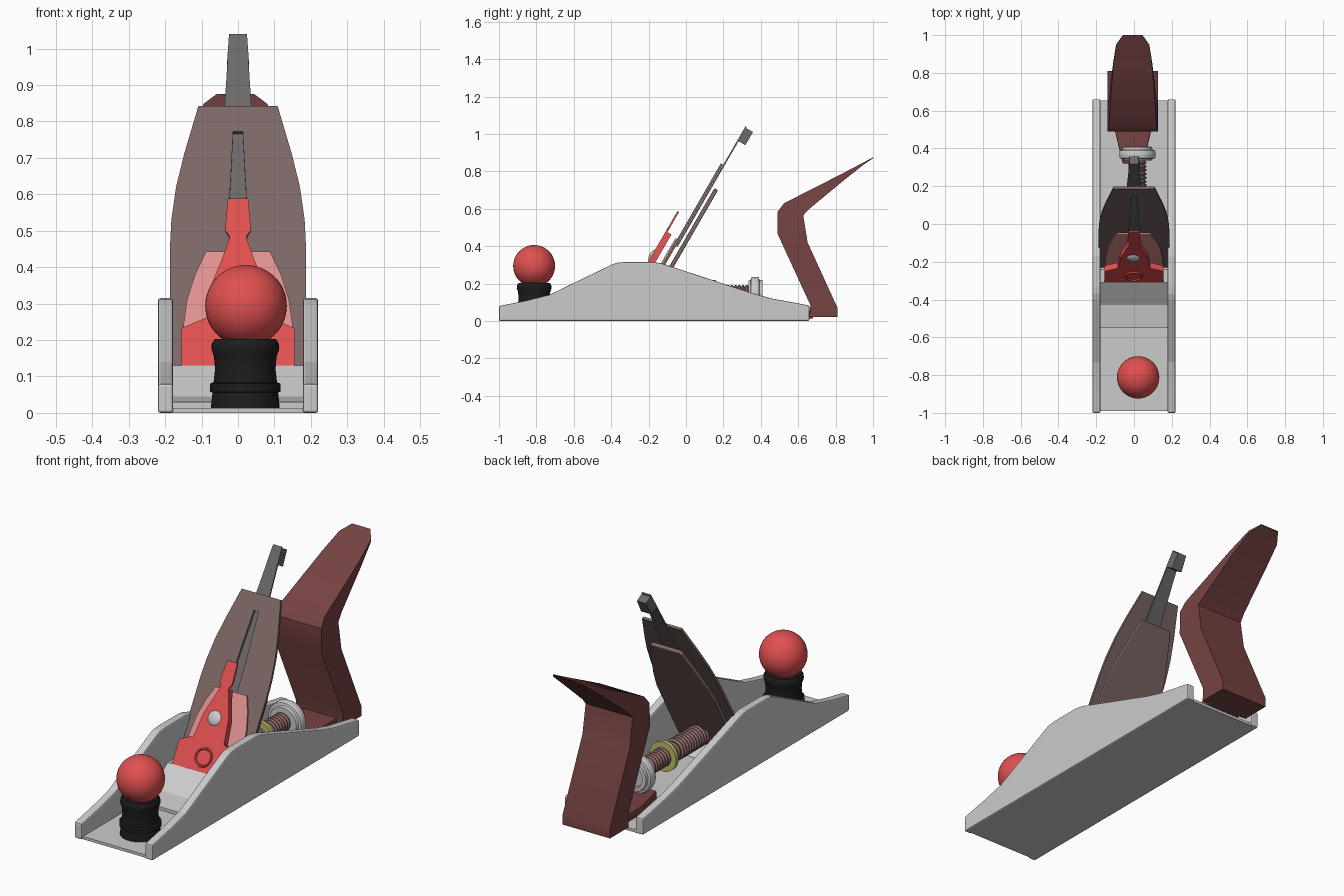
import bpy, bmesh, math
from mathutils import Vector

if "Cube" in bpy.data.objects:
    bpy.data.objects.remove(bpy.data.objects["Cube"])

TILT = math.tan(math.radians(30))
NORMAL = Vector((0, math.cos(math.radians(30)), -0.5))


def paint(name, r, g, b):
    m = bpy.data.materials.new(name)
    m.diffuse_color = (r, g, b, 1)
    m.use_nodes = True
    m.node_tree.nodes["Principled BSDF"].inputs["Base Color"].default_value = m.diffuse_color
    return m


RED = paint("red", 0.75, 0.08, 0.08)
PINK = paint("pale_red", 0.75, 0.28, 0.28)
STEEL = paint("dark_steel", 0.2, 0.135, 0.13)
LEVER = paint("lever_grey", 0.15, 0.14, 0.14)
WOOD = paint("dark_wood", 0.18, 0.055, 0.055)
BLACK = paint("black", 0.012, 0.012, 0.012)
THREAD = paint("thread_brown", 0.32, 0.18, 0.17)
BRASS = paint("brass", 0.5, 0.5, 0.14)


def make(name, bm, mat=None, smooth=False, bevel=0):
    bmesh.ops.remove_doubles(bm, verts=bm.verts, dist=1e-5)
    bmesh.ops.recalc_face_normals(bm, faces=bm.faces)
    me = bpy.data.meshes.new(name)
    bm.to_mesh(me)
    bm.free()
    ob = bpy.data.objects.new(name, me)
    bpy.context.collection.objects.link(ob)
    if mat:
        me.materials.append(mat)
    bpy.ops.object.select_all(action='DESELECT')
    ob.select_set(True)
    bpy.context.view_layer.objects.active = ob
    if smooth:
        bpy.ops.object.shade_smooth_by_angle(angle=math.radians(35))
    if bevel:
        mod = ob.modifiers.new("bevel", 'BEVEL')
        mod.width = bevel
        mod.segments = 2
        mod.limit_method = 'ANGLE'
    return ob


def loft(name, rings, mat=None, **kw):
    """Join equal-length closed rings and cap both ends."""
    bm = bmesh.new()
    vs = [[bm.verts.new(p) for p in ring] for ring in rings]
    n = len(vs[0])
    for a, b in zip(vs, vs[1:]):
        for i in range(n):
            j = (i + 1) % n
            bm.faces.new((a[i], a[j], b[j], b[i]))
    bm.faces.new(vs[0])
    bm.faces.new(vs[-1])
    return make(name, bm, mat, **kw)


def side_prism(name, profile, x0, x1, mat=None, **kw):
    return loft(name, [[(x, y, z) for y, z in profile] for x in (x0, x1)], mat, **kw)


def sheet(name, half, c, t, mat, **kw):
    """Symmetric plate leaning back 30 degrees; half = (half width, z) going up."""
    out = half + [(-x, z) for x, z in reversed(half)]
    front = [Vector((x, c + z * TILT, z)) for x, z in out]
    return loft(name, [front, [p + NORMAL * t for p in front]], mat, **kw)


def lathe(name, profile, loc, mat=None, along_y=False, seg=40):
    bm = bmesh.new()
    vs = [bm.verts.new((r, 0, h)) for r, h in profile]
    es = [bm.edges.new(p) for p in zip(vs, vs[1:])]
    bmesh.ops.spin(bm, geom=vs + es, cent=(0, 0, 0), axis=(0, 0, 1),
                   angle=math.tau, steps=seg)
    ob = make(name, bm, mat, smooth=True)
    ob.location = loc
    if along_y:
        ob.rotation_euler.x = -math.pi / 2
    return ob


# Body: sole, two curved side walls and the bed under the blade
wall = [(-1, 0), (-1, 0.08), (-0.86, 0.108), (-0.73, 0.14), (-0.4, 0.3), (-0.37, 0.311),
        (-0.33, 0.315), (-0.17, 0.315), (-0.13, 0.308), (0.36, 0.147), (0.46, 0.12),
        (0.66, 0.083), (0.66, 0)]
for side, s in (("left", -1), ("right", 1)):
    side_prism(side + "_side_wall", wall, s * 0.178, s * 0.22, bevel=0.007)
side_prism("sole", [(-0.99, 0), (-0.99, 0.014), (0.655, 0.014), (0.655, 0)], -0.19, 0.19)
side_prism("blade_bed", [(-0.55, 0.01), (-0.55, 0.03), (-0.47, 0.04), (-0.43, 0.045),
                         (-0.31, 0.13), (-0.24, 0.13), (-0.14, 0.01)], -0.179, 0.179)

# Front knob
lathe("knob_base", [(0, 0.01), (0.095, 0.01), (0.09, 0.056), (0.097, 0.058), (0.097, 0.08),
                    (0.087, 0.084), (0.083, 0.12), (0.086, 0.155), (0.093, 0.175),
                    (0.092, 0.19), (0.084, 0.203), (0, 0.205)], (0.02, -0.812, 0), BLACK)
bm = bmesh.new()
bmesh.ops.create_uvsphere(bm, u_segments=40, v_segments=24, radius=0.112)
make("knob_ball", bm, RED, smooth=True).location = (0.022, -0.812, 0.294)

# Blade with its tapered slot
blade = sheet("blade", [(0.187, 0.06), (0.187, 0.45), (0.183, 0.53), (0.17, 0.62),
                        (0.148, 0.71), (0.109, 0.842)], -0.30, 0.013, STEEL)
cutter = sheet("slot_cutter", [(0.026, 0.45), (0.024, 0.585), (0.013, 0.79)], -0.34, 0.1, None)
mod = blade.modifiers.new("slot", 'BOOLEAN')
mod.object = cutter
mod.operation = 'DIFFERENCE'
mod.solver = 'EXACT'
cutter.hide_render = True
bpy.context.view_layer.objects.active = blade
bpy.ops.object.modifier_apply(modifier="slot")
bpy.data.objects.remove(cutter)

# Plates behind and in front of the blade
sheet("back_plate", [(0.165, 0.07), (0.165, 0.42), (0.15, 0.5), (0.125, 0.59), (0.09, 0.7),
                     (0.08, 0.71)], -0.258, 0.022, STEEL, bevel=0.005)
sheet("chip_breaker", [(0.155, 0.08), (0.15, 0.24), (0.14, 0.31), (0.118, 0.38),
                       (0.088, 0.443)], -0.312, 0.009, PINK)

# Side adjusting lever
sheet("adjusting_lever", [(0.052, 0.4), (0.05, 0.6), (0.037, 0.84), (0.024, 1.04)],
      -0.283, 0.008, LEVER)
sheet("lever_tip", [(0.03, 0.965), (0.025, 1.035)], -0.283, 0.05, LEVER)

# Lever cap with its thumb tab, screw and boss
sheet("lever_cap", [(0.155, 0.13), (0.155, 0.233), (0.085, 0.262), (0.07, 0.36),
                    (0.047, 0.415), (0.023, 0.48)], -0.385, 0.035, RED)
sheet("cap_thumb_tab", [(0.023, 0.46), (0.023, 0.485), (0.034, 0.5), (0.034, 0.52),
                        (0.028, 0.588)], -0.385, 0.01, RED)
bm = bmesh.new()
bmesh.ops.create_uvsphere(bm, u_segments=28, v_segments=16, radius=0.04)
screw = make("cap_screw", bm, smooth=True)
screw.location = (-0.005, -0.172, 0.347)
screw.scale.z = 0.6
screw.rotation_euler.x = math.radians(60)
boss = lathe("cap_boss", [(0, 0.001), (0.036, 0.001), (0.039, 0.008), (0.045, 0.008),
                          (0.047, 0)], (0, -0.385 + 0.19 * TILT, 0.19), RED)
boss.rotation_euler.x = math.radians(60)

# Depth adjuster: threaded rod, brass collar and wheel
rod = [(0, -0.17), (0.052, -0.17)]
for i in range(26):
    y = -0.165 + i * 0.02
    r = 0.054 if y < 0.06 else 0.047
    rod += [(r - 0.008, y), (r, y + 0.007), (r, y + 0.013), (r - 0.008, y + 0.02)]
rod.append((0, 0.355))
lathe("threaded_rod", rod, (0.018, 0, 0.145), THREAD, along_y=True)
lathe("brass_collar", [(0.045, 0.14), (0.075, 0.14), (0.075, 0.16), (0.045, 0.16),
                       (0.045, 0.14)], (0.018, 0, 0.145), BRASS, along_y=True)
lathe("adjusting_wheel", [(0.04, 0.335), (0.075, 0.335), (0.08, 0.345), (0.092, 0.348),
                          (0.096, 0.356), (0.096, 0.382), (0.092, 0.39), (0.08, 0.393),
                          (0.078, 0.408), (0.058, 0.41), (0.055, 0.395), (0, 0.395)],
      (0.018, 0, 0.14), along_y=True)

# Rear handle: sections of (front y, z), (back y, z), half width
sections = [((0.66, 0.02), (0.81, 0.02), 0.133), ((0.665, 0.085), (0.81, 0.07), 0.133),
            ((0.49, 0.465), (0.65, 0.42), 0.133), ((0.49, 0.585), (0.627, 0.565), 0.132),
            ((0.525, 0.63), (0.66, 0.6), 0.126), ((0.83, 0.785), (0.85, 0.757), 0.104),
            ((0.95, 0.848), (0.95, 0.836), 0.088), ((1.0, 0.875), (1.0, 0.87), 0.052)]
cx = -0.007
loft("rear_handle", [[(cx - w, *f), (cx + w, *f), (cx + w, *b), (cx - w, *b)]
                     for f, b, w in sections], WOOD, smooth=True)
toe = [(-0.06, 0.32), (0.05, 0.32), (0.09, 0.49), (0.09, 0.68), (-0.1, 0.68), (-0.1, 0.49)]
loft("handle_toe", [[(x, y, z) for x, y in toe] for z in (0.013, 0.055)], WOOD, bevel=0.006)
